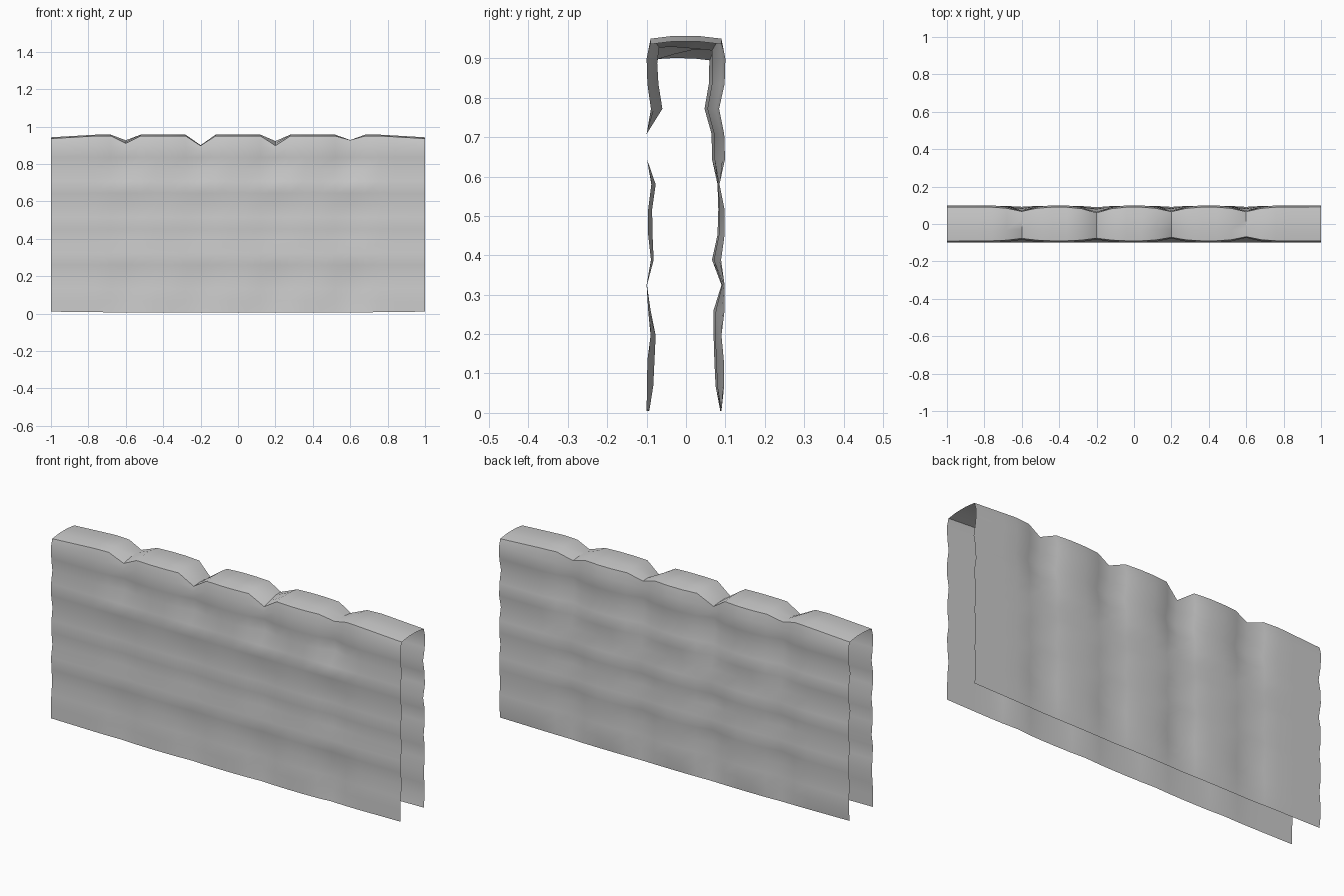
import bpy, bmesh, math

if "Cube" in bpy.data.objects:
    bpy.data.objects.remove(bpy.data.objects["Cube"])

# Draped sheet: (z, outer y, pinched y) per row, bottom to top
Z = [0.005 + i * 0.0639 for i in range(15)]
FRONT = [.1, .099, .098, .09, .096, .1, .089, .096, .096, .088, .099, .1, .089, .098, .1]
FRONT_IN = [.093, .083, .08, .077, .09, .099, .082, .085, .086, .077, .099, .1, .06, .07, .073]
BACK = [.09, .097, .096, .09, .098, .098, .089, .098, .098, .085, .099, .097, .084, .098, .1]
BACK_IN = [.087, .075, .072, .07, .07, .09, .066, .08, .082, .08, .066, .065, .047, .058, .058]

# Pinch folds: x -> (front pull, back pull, front drop, middle drop, back drop)
FOLDS = {-.6: (.6, .75, .04, .035, .025),
         -.2: (.65, 1., .052, .06, .055),
         .2: (.85, .8, .052, .04, .028),
         .6: (1., .8, .022, .035, .03)}


def section(x):
    """Inverted U cross-section of the sheet at x."""
    fp = bp = fd = md = bd = 0
    for fx, (a, b, c, d, e) in FOLDS.items():
        dist = abs(x - fx)
        w = math.exp(-(dist / .07) ** 2)
        t = max(0, 1 - dist / .08)
        fp += a * w
        bp += b * w
        fd += c * t
        md += d * t
        bd += e * t
    end = .014 * max(0, (abs(x) - .76) / .24)
    hem = .006 * max(0, (abs(x) - .5) / .5)

    def side(outer, inner, pull, sign, drop):
        pts = []
        for i, z in enumerate(Z):
            y = outer[i] + (inner[i] - outer[i]) * min(pull, 1)
            zz = z + (hem if i == 0 else 0)
            if i == 14:
                zz -= drop * .55
            pts.append((x, sign * y, zz))
        return pts

    front = side(FRONT, FRONT_IN, fp, -1, fd)
    back = side(BACK, BACK_IN, bp, 1, bd)
    top = [(x, -.09 + .022 * fp, .95 - fd - end),
           (x, -.033 + .006 * fp, .957 - (fd + md) / 2 - end),
           (x, .03 - .008 * bp, .957 - (bd + md) / 2 - end),
           (x, .09 - .03 * bp, .95 - bd - end)]
    return front + top + back[::-1]


# Loft the sections along x
bm = bmesh.new()
rows = [[bm.verts.new(p) for p in section(-1 + i * .08)] for i in range(26)]
for a, b in zip(rows, rows[1:]):
    for j in range(len(a) - 1):
        bm.faces.new((a[j], b[j], b[j + 1], a[j + 1]))
mesh = bpy.data.meshes.new("draped_cover")
bm.to_mesh(mesh)
bm.free()

cover = bpy.data.objects.new("draped_cover", mesh)
bpy.context.collection.objects.link(cover)
bpy.context.view_layer.objects.active = cover
cover.select_set(True)
bpy.ops.object.shade_smooth_by_angle(angle=math.radians(40))
